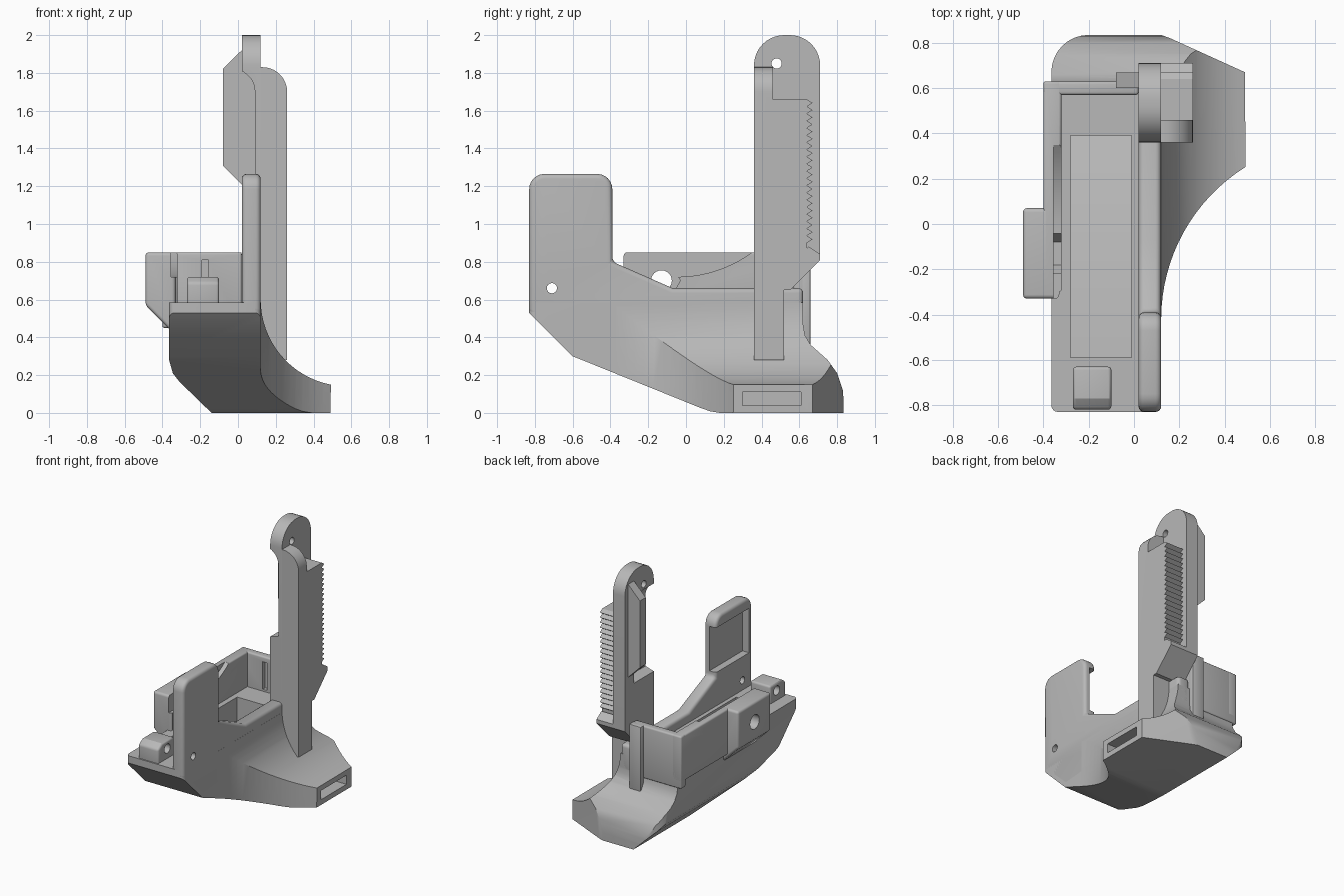
import bpy, bmesh, math

if "Cube" in bpy.data.objects:
    bpy.data.objects.remove(bpy.data.objects["Cube"])

grey = bpy.data.materials.new("plain_grey")
grey.use_nodes = True
grey.diffuse_color = (0.48, 0.48, 0.48, 1)
grey.node_tree.nodes["Principled BSDF"].inputs["Base Color"].default_value = (0.48, 0.48, 0.48, 1)


def arc(cx, cy, r, start, end, n=10):
    """Points along a circular arc, angles in degrees."""
    angles = [math.radians(start + (end - start) * i / n) for i in range(n + 1)]
    return [(cx + r * math.cos(a), cy + r * math.sin(a)) for a in angles]


def rect(a0, a1, b0, b1):
    return [(a0, b0), (a1, b0), (a1, b1), (a0, b1)]


def prism(name, pts, axis, lo, hi):
    """Extrude a closed outline along an axis; outline is the other two axes in order."""
    place = {"x": lambda p, t: (t, p[0], p[1]),
             "y": lambda p, t: (p[0], t, p[1]),
             "z": lambda p, t: (p[0], p[1], t)}[axis]
    bm = bmesh.new()
    ends = [[bm.verts.new(place(p, t)) for p in pts] for t in (lo, hi)]
    bm.faces.new(ends[0])
    bm.faces.new(ends[1])
    for i in range(len(pts)):
        j = (i + 1) % len(pts)
        bm.faces.new((ends[0][i], ends[0][j], ends[1][j], ends[1][i]))
    bmesh.ops.recalc_face_normals(bm, faces=bm.faces)
    mesh = bpy.data.meshes.new(name)
    bm.to_mesh(mesh)
    bm.free()
    obj = bpy.data.objects.new(name, mesh)
    bpy.context.collection.objects.link(obj)
    mesh.materials.append(grey)
    return obj


def bake(obj):
    deps = bpy.context.evaluated_depsgraph_get()
    mesh = bpy.data.meshes.new_from_object(obj.evaluated_get(deps))
    obj.modifiers.clear()
    obj.data = mesh


def boolean(obj, cutter, op="DIFFERENCE"):
    mod = obj.modifiers.new("cut", "BOOLEAN")
    mod.operation, mod.object, mod.solver = op, cutter, "EXACT"
    bake(obj)
    bpy.data.objects.remove(cutter)


def bevel(obj, width, segments=4):
    mod = obj.modifiers.new("round", "BEVEL")
    mod.width, mod.segments = width, segments
    mod.limit_method, mod.angle_limit = "ANGLE", math.radians(35)
    bake(obj)


def cut(obj, pts, axis, lo, hi):
    boolean(obj, prism("cutter", pts, axis, lo, hi))


parts = []

# Flared base: the overlap of a plan, a front section and a side profile
plan = (arc(-0.335, -0.80, 0.03, 180, 270, 4) + arc(0.09, -0.80, 0.03, 270, 360, 4)
        + arc(0.912, -0.42, 0.792, 180, 122, 16)
        + [(0.49, 0.67), (0.16, 0.82), (0.12, 0.835)] + arc(-0.2, 0.67, 0.165, 90, 180, 8))
base = prism("flared_base", plan, "z", -0.1, 1)
section = ([(-0.365, 0.9), (-0.365, 0.28), (-0.345, 0.21), (-0.31, 0.165), (-0.14, 0),
            (0.49, 0)] + arc(0.579, 0.6, 0.459, 259, 180, 16) + [(0.12, 0.9)])
boolean(base, prism("section", section, "y", -1, 1), "INTERSECT")
side = [(-0.83, 0.53), (-0.6, 0.3), (0.08, 0.025), (0.13, 0.008), (0.18, 0), (0.84, 0),
        (0.83, 0.12), (0.80, 0.21), (0.75, 0.28), (0.66, 0.36), (0.63, 0.41),
        (0.62, 0.47), (0.62, 0.585), (-0.83, 0.585)]
boolean(base, prism("side", side, "x", -1, 1), "INTERSECT")
# Tray well and strap slot
cut(base, [(-0.59, 0.9), (-0.59, 0.42), (-0.05, 0.36), (0.39, 0.2), (0.39, 0.9)],
    "x", -0.28, -0.01)
cut(base, rect(0.3, 0.61, 0.04, 0.11), "x", 0.34, 0.6)
parts.append(base)

# Right side wall rising into the front plate
wall = prism("front_plate", [(-0.83, 0.53), (-0.6, 0.31), (0.5, 0.4), (0.62, 0.45), (0.62, 0.66),
             (-0.07, 0.66), (-0.39, 0.8)] + arc(-0.47, 1.185, 0.08, 0, 90, 6)
             + arc(-0.75, 1.185, 0.08, 90, 180, 6), "x", 0.02, 0.12)
bevel(wall, 0.025)
cut(wall, rect(-0.79, -0.3, 0.84, 1.18), "x", -0.1, 0.075)
cut(wall, arc(-0.71, 0.66, 0.027, 0, 345, 23), "x", -0.1, 0.3)
parts.append(wall)

# Left tray wall with its rounded recess
left = prism("left_wall", [(0.63, 0.5), (0.63, 0.85), (-0.25, 0.85), (-0.3, 0.76), (-0.3, 0.5)],
             "x", -0.40, -0.32)
bevel(left, 0.012, 3)
lug = prism("left_lug", [(-0.49, 0.85), (-0.33, 0.85), (-0.33, 0.42), (-0.36, 0.44),
            (-0.49, 0.57)], "y", -0.33, 0.07)
bevel(lug, 0.03)
recess = [(-0.34, 0.9), (-0.34, 0.72)] + arc(-0.05, 1.4, 0.68, 270, 306, 10) + [(0.35, 0.9)]
for part in (left, lug):
    cut(part, recess, "x", -0.355, -0.2)
    cut(part, arc(-0.13, 0.70, 0.055, 0, 345, 23), "x", -0.6, -0.2)
    cut(part, arc(-0.13, 0.70, 0.1, 0, 300, 5), "x", -0.36, -0.2)
    parts.append(part)

# Back tray wall with a slit, and the guide rib behind it
back = prism("back_wall", rect(-0.40, 0.02, 0.45, 0.85), "y", 0.57, 0.63)
bevel(back, 0.012, 3)
cut(back, rect(-0.19, -0.155, 0.6, 0.81), "y", 0.5, 0.6)
rib = prism("guide_rib", rect(-0.08, 0.02, 0.3, 0.85), "y", 0.6, 0.66)
bevel(rib, 0.008, 2)
parts += [back, rib]

# Front hinge lug
hinge = prism("front_lug", [(-0.82, 0.54), (-0.63, 0.54), (-0.63, 0.72), (-0.77, 0.72),
              (-0.82, 0.69)], "x", -0.27, -0.10)
bevel(hinge, 0.015, 3)
cut(hinge, arc(-0.71, 0.66, 0.035, 0, 345, 23), "x", -0.5, 0.1)
parts.append(hinge)

# Rear tower plate with rounded head, pin hole and inner channel
tower = prism("tower_plate", [(0.36, 0.29), (0.52, 0.29), (0.52, 0.65), (0.55, 0.65), (0.71, 0.81)]
              + arc(0.55, 1.84, 0.16, 0, 90, 10) + arc(0.52, 1.84, 0.16, 90, 180, 10),
              "x", 0.02, 0.12)
cut(tower, arc(0.48, 1.85, 0.027, 0, 345, 23), "x", -0.1, 0.3)
cut(tower, [(-0.1, 1.1), (0.09, 1.16), (0.09, 1.68)] + arc(-0.03, 1.70, 0.12, 10, 90, 8)
    + [(-0.1, 1.82)], "y", 0.2, 0.6)
parts.append(tower)

# Wedge-ended rail on the inner face of the tower
rail = prism("tower_rail", [(0.05, 1.18), (-0.08, 1.31), (-0.08, 1.82), (0.02, 1.92),
             (0.05, 1.92)], "y", 0.6, 0.67)
parts.append(rail)

# Outer column with a rounded shoulder and a toothed rear edge
teeth, count = [], 20
for i in range(count):
    z = 0.9 + 0.76 * i / count
    teeth += [(0.64, z), (0.67, z + 0.019)]
column = prism("toothed_column", [(0.36, 0.2), (0.52, 0.2), (0.52, 0.75), (0.64, 0.87)] + teeth
               + [(0.64, 1.66), (0.46, 1.66), (0.46, 1.83), (0.36, 1.83)], "x", 0.11, 0.26)
boolean(column, prism("shoulder", [(0.1, 0.28), (0.26, 0.28)] + arc(0.13, 1.70, 0.13, 0, 90, 10)
        + [(0.1, 1.83)], "y", 0, 1), "INTERSECT")
parts.append(column)

# Lower stop block at the foot of the rack
stop = prism("rack_stop", [(0.5, 0.65), (0.55, 0.65), (0.71, 0.81), (0.71, 0.84), (0.65, 0.88),
             (0.5, 0.74)], "x", 0.10, 0.26)
parts.append(stop)

for obj in bpy.context.view_layer.objects:
    obj.select_set(obj in parts)
bpy.context.view_layer.objects.active = base
bpy.ops.object.shade_smooth_by_angle(angle=math.radians(30))
